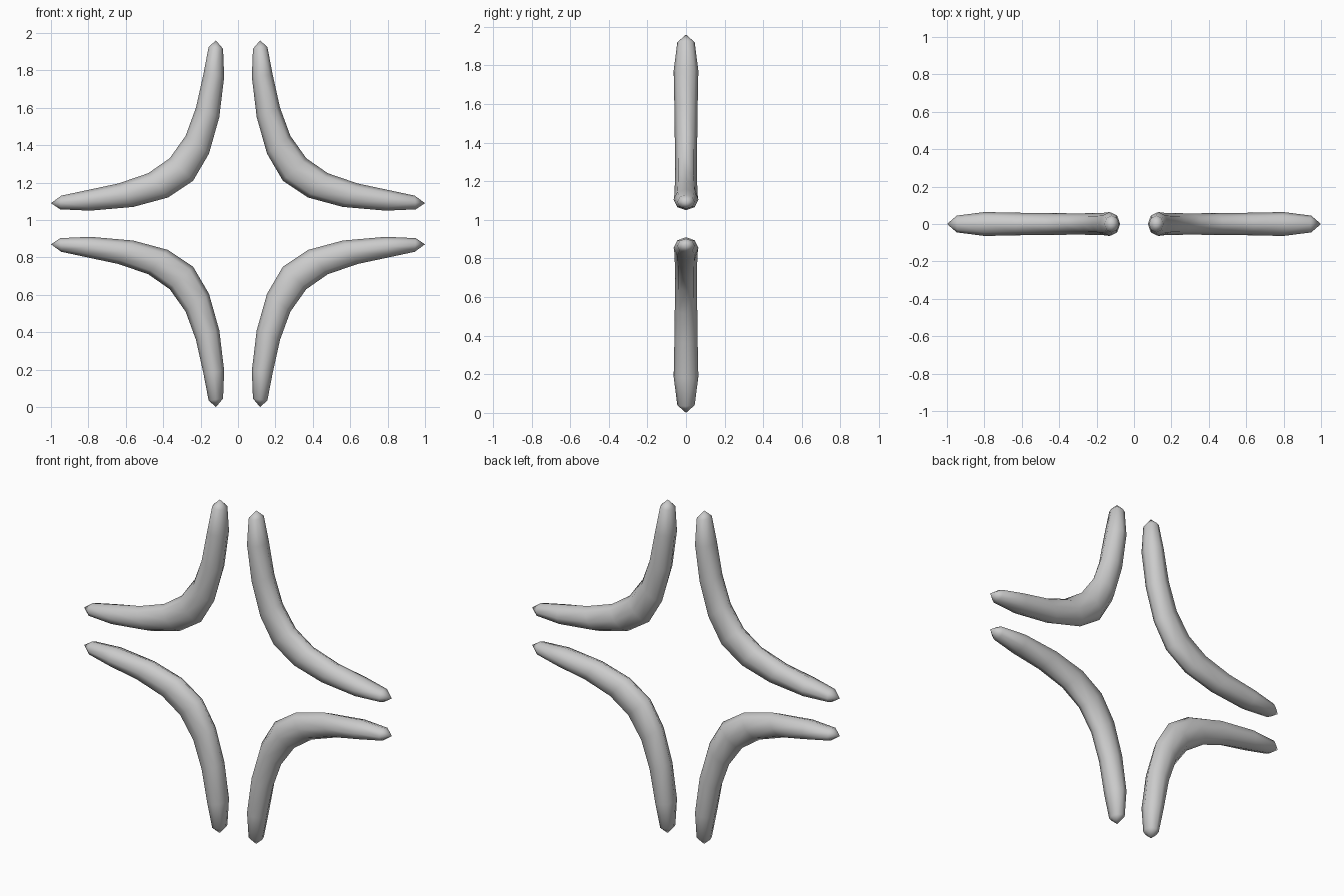
import bpy, bmesh, math
from mathutils import Vector

if "Cube" in bpy.data.objects:
    bpy.data.objects.remove(bpy.data.objects["Cube"])

CENTRE_Z = 0.98
SIDES = 8

# Cross-sections of the upper right arm: outer (x, z), inner (x, z), half thickness in y
SECTIONS = [
    ((0.080, 1.915), (0.157, 1.925), 0.045),
    ((0.074, 1.765), (0.185, 1.780), 0.064),
    ((0.100, 1.550), (0.225, 1.600), 0.060),
    ((0.155, 1.355), (0.280, 1.450), 0.058),
    ((0.240, 1.210), (0.365, 1.330), 0.057),
    ((0.375, 1.120), (0.480, 1.250), 0.058),
    ((0.560, 1.070), (0.640, 1.195), 0.060),
    ((0.790, 1.050), (0.805, 1.160), 0.064),
    ((0.950, 1.057), (0.945, 1.130), 0.045),
]
TIPS = [(0.118, 1.96), (1.0, 1.09)]


def point(p):
    return Vector((p[0], 0, p[1] - CENTRE_Z))


# Loft the bent arm through its sections, closing both ends to a point
bm = bmesh.new()
rings = []
for outer, inner, depth in SECTIONS:
    a, b = point(outer), point(inner)
    mid, half = (a + b) / 2, (b - a) / 2
    ring = []
    for i in range(SIDES):
        t = 2 * math.pi * i / SIDES
        ring.append(bm.verts.new(mid + half * math.cos(t) + Vector((0, depth * math.sin(t), 0))))
    rings.append(ring)
start, end = [bm.verts.new(point(p)) for p in TIPS]
for i in range(SIDES):
    j = (i + 1) % SIDES
    for r, s in zip(rings, rings[1:]):
        bm.faces.new((r[i], r[j], s[j], s[i]))
    bm.faces.new((start, rings[0][j], rings[0][i]))
    bm.faces.new((end, rings[-1][i], rings[-1][j]))
bmesh.ops.recalc_face_normals(bm, faces=bm.faces)
for f in bm.faces:
    f.smooth = True

mesh = bpy.data.meshes.new("curved_arms")
bm.to_mesh(mesh)
bm.free()
arms = bpy.data.objects.new("curved_arms", mesh)
arms.location.z = CENTRE_Z
bpy.context.collection.objects.link(arms)

# Mirror left-right and up-down for the four arms
mirror = arms.modifiers.new("four_arms", 'MIRROR')
mirror.use_axis = (True, False, True)
mirror.use_mirror_merge = False
